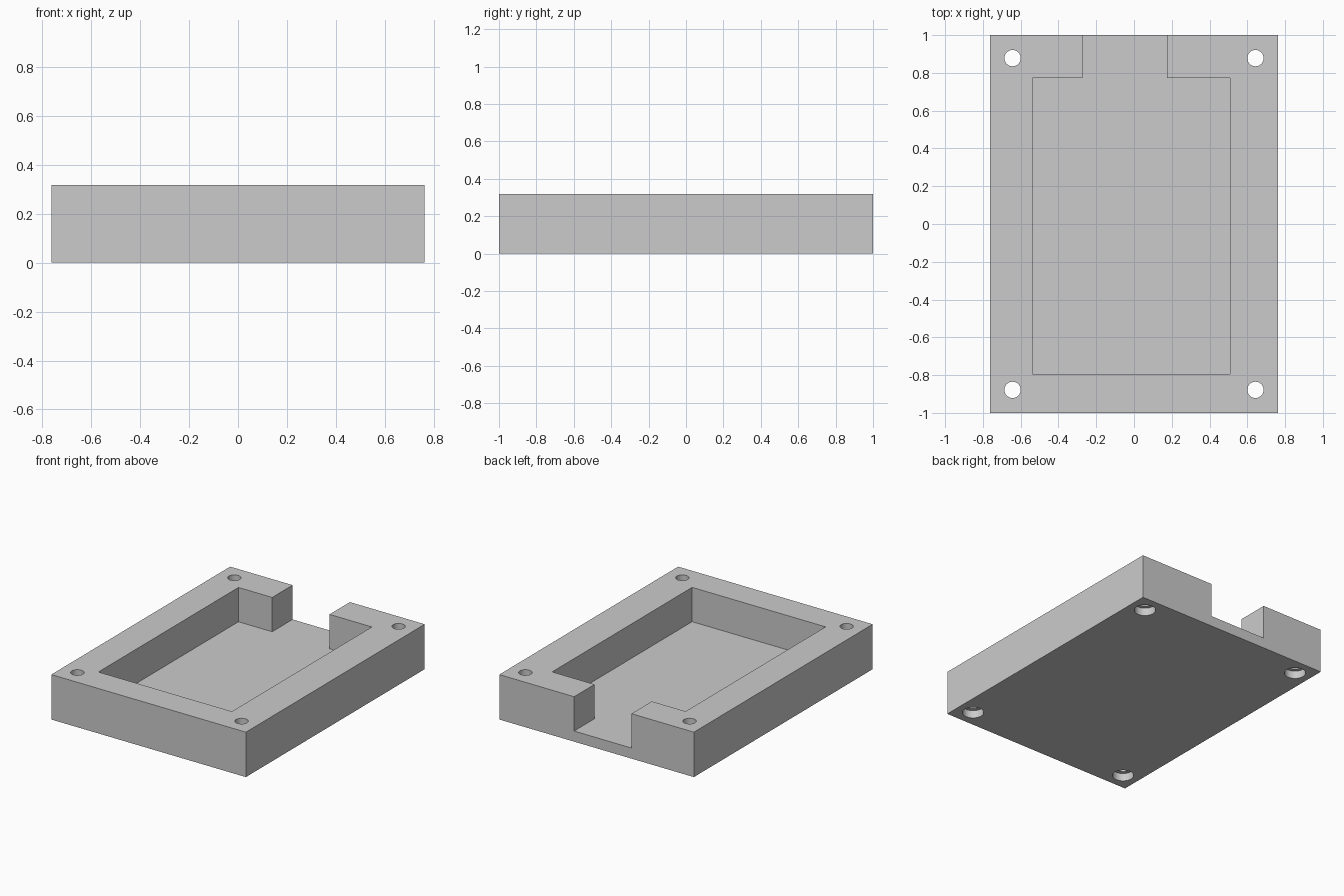
import bpy
import bmesh
from math import radians

cube = bpy.data.objects.get("Cube")
if cube:
    bpy.data.objects.remove(cube, do_unlink=True)

HALF_X, HALF_Y, HEIGHT = 0.762, 1.0, 0.318
FLOOR = 0.075
OVER = 0.1                      # how far cutters reach past the block

grey = bpy.data.materials.new("light grey")
grey.use_nodes = True
grey.diffuse_color = (0.6, 0.6, 0.6, 1)
grey.node_tree.nodes["Principled BSDF"].inputs["Base Color"].default_value = (0.6, 0.6, 0.6, 1)


def prism(name, outline, z0, z1):
    """Extrude a flat outline from z0 up to z1."""
    bm = bmesh.new()
    face = bm.faces.new([bm.verts.new((x, y, z0)) for x, y in outline])
    top = bmesh.ops.extrude_face_region(bm, geom=[face])["geom"]
    verts = [v for v in top if isinstance(v, bmesh.types.BMVert)]
    bmesh.ops.translate(bm, verts=verts, vec=(0, 0, z1 - z0))
    bmesh.ops.recalc_face_normals(bm, faces=bm.faces)
    mesh = bpy.data.meshes.new(name)
    bm.to_mesh(mesh)
    bm.free()
    mesh.materials.append(grey)
    obj = bpy.data.objects.new(name, mesh)
    bpy.context.collection.objects.link(obj)
    return obj


def cylinder(name, x, y, radius, z0, z1):
    bpy.ops.mesh.primitive_cylinder_add(vertices=48, radius=radius, depth=z1 - z0,
                                        location=(x, y, (z0 + z1) / 2))
    obj = bpy.context.object
    obj.name = name
    obj.data.materials.append(grey)
    return obj


def cut(target, cutter):
    """Subtract the cutter for good, then discard it."""
    mod = target.modifiers.new("cut", "BOOLEAN")
    mod.operation = "DIFFERENCE"
    mod.solver = "EXACT"
    mod.object = cutter
    bpy.ops.object.select_all(action="DESELECT")
    target.select_set(True)
    bpy.context.view_layer.objects.active = target
    bpy.ops.object.modifier_apply(modifier=mod.name)
    bpy.data.objects.remove(cutter, do_unlink=True)


# Solid block
tray = prism("tray", [(-HALF_X, -HALF_Y), (HALF_X, -HALF_Y),
                      (HALF_X, HALF_Y), (-HALF_X, HALF_Y)], 0, HEIGHT)

# Pocket with a narrower channel running out through the back wall
left, right, front, back = 0.508, -0.537, -0.794, 0.772
slot_left, slot_right, slot_end = 0.176, -0.273, HALF_Y + OVER
pocket = [(right, front), (left, front), (left, back), (slot_left, back),
          (slot_left, slot_end), (slot_right, slot_end), (slot_right, back), (right, back)]
cut(tray, prism("pocket_cutter", pocket, FLOOR, HEIGHT + OVER))

# Corner screw holes, counterbored from below
for x in (-0.643, 0.643):
    for y in (-0.878, 0.878):
        cut(tray, cylinder("hole_cutter", x, y, 0.043, -OVER, HEIGHT + OVER))
        cut(tray, cylinder("counterbore_cutter", x, y, 0.07, -OVER, 0.055))

# Round hole walls, crisp edges everywhere else
bpy.ops.object.select_all(action="DESELECT")
tray.select_set(True)
bpy.context.view_layer.objects.active = tray
bpy.ops.object.shade_smooth_by_angle(angle=radians(30))
